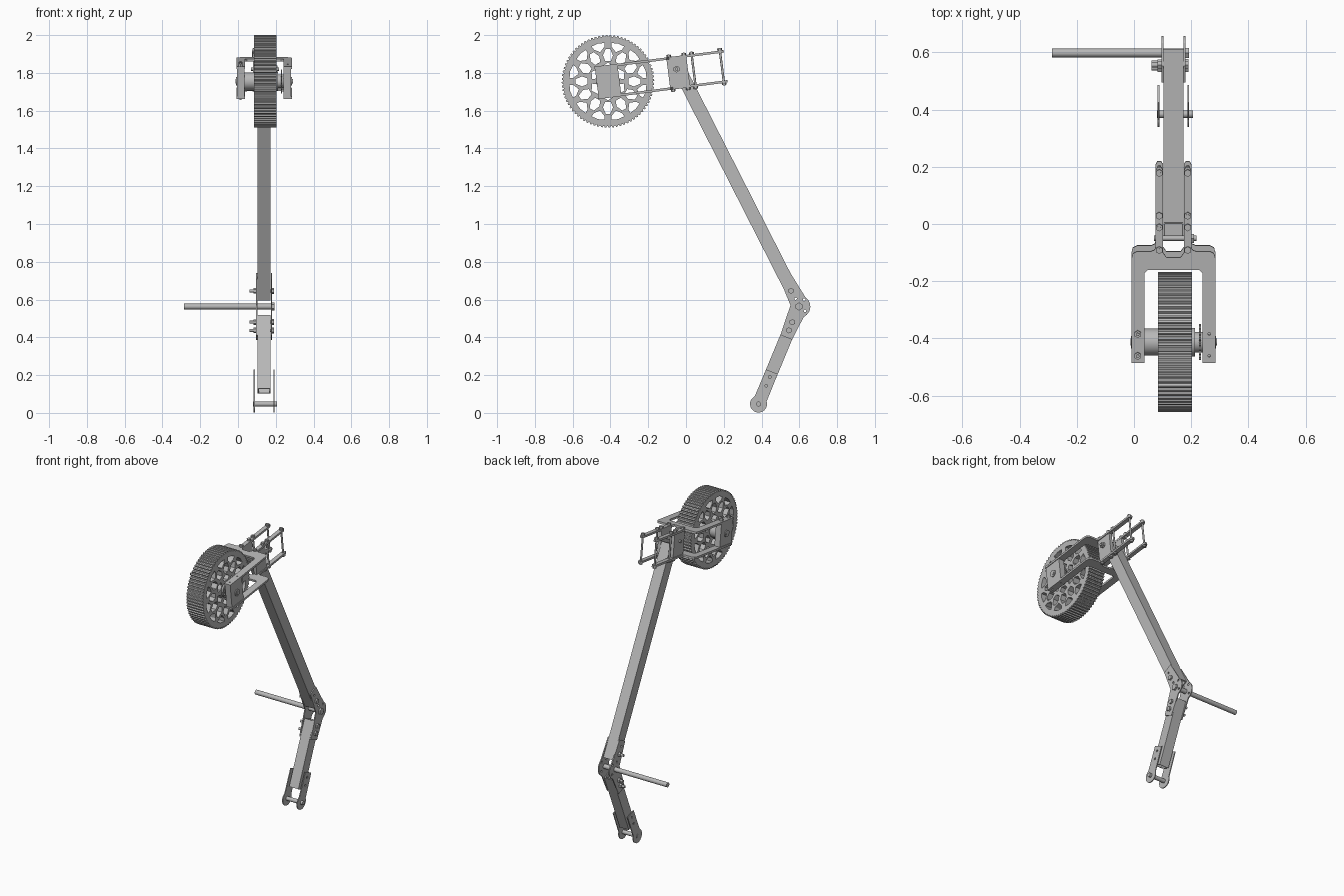
import bpy, bmesh, math
from mathutils import Matrix, Vector

if "Cube" in bpy.data.objects:
    bpy.data.objects.remove(bpy.data.objects["Cube"], do_unlink=True)

grey = bpy.data.materials.new("plain_grey_metal")
grey.use_nodes = True
grey.diffuse_color = (0.48, 0.48, 0.48, 1)
grey.node_tree.nodes["Principled BSDF"].inputs["Base Color"].default_value = (0.48, 0.48, 0.48, 1)

MID = 0.138                        # centre plane of the frame
AXLE = Vector((MID, -0.413, 1.755))
KNEE = Vector((MID, 0.598, 0.563))
FOOT = Vector((MID, 0.384, 0.047))
TILT = Matrix.Translation(AXLE) @ Matrix.Rotation(math.radians(7.3), 4, 'X')
SIDE = Matrix(((0, 0, 1, 0), (1, 0, 0, 0), (0, 1, 0, 0), (0, 0, 0, 1)))  # profile (y, z) pushed along x


def link_mesh(name, mesh, matrix):
    mesh.materials.clear()
    mesh.materials.append(grey)
    obj = bpy.data.objects.new(name, mesh)
    obj.matrix_world = matrix
    bpy.context.collection.objects.link(obj)
    return obj


def extrude(name, loops, depth, matrix):
    """Flat profile with holes, thickened about its own plane."""
    curve = bpy.data.curves.new(name, 'CURVE')
    curve.dimensions, curve.fill_mode, curve.extrude = '2D', 'BOTH', depth / 2
    for loop in loops:
        spline = curve.splines.new('POLY')
        spline.points.add(len(loop) - 1)
        for point, (a, b) in zip(spline.points, loop):
            point.co = (a, b, 0, 1)
        spline.use_cyclic_u = True
    temp = bpy.data.objects.new(name + "_outline", curve)
    bpy.context.collection.objects.link(temp)
    bpy.context.view_layer.update()
    graph = bpy.context.evaluated_depsgraph_get()
    mesh = bpy.data.meshes.new_from_object(temp.evaluated_get(graph))
    bpy.data.objects.remove(temp, do_unlink=True)
    for poly in mesh.polygons:
        poly.use_smooth = False
    return link_mesh(name, mesh, matrix)


def cylinder(name, start, end, radius, sides=24, matrix=Matrix()):
    start, end = Vector(start), Vector(end)
    bm = bmesh.new()
    bmesh.ops.create_cone(bm, cap_ends=True, segments=sides, radius1=radius,
                          radius2=radius, depth=(end - start).length)
    for face in bm.faces:
        face.smooth = sides > 8 and len(face.verts) == 4
    mesh = bpy.data.meshes.new(name)
    bm.to_mesh(mesh)
    bm.free()
    turn = (end - start).to_track_quat('Z', 'Y').to_matrix().to_4x4()
    return link_mesh(name, mesh, matrix @ Matrix.Translation((start + end) / 2) @ turn)


def cross(name, y, z, x0, x1, radius, sides=24):
    return cylinder(name, (x0, y, z), (x1, y, z), radius, sides)


def box(name, low, high, matrix=Matrix()):
    low, high = Vector(low), Vector(high)
    bm = bmesh.new()
    bmesh.ops.create_cube(bm, size=1)
    for v in bm.verts:
        v.co = Vector(l + (h - l) * (c + 0.5) for l, h, c in zip(low, high, v.co))
    mesh = bpy.data.meshes.new(name)
    bm.to_mesh(mesh)
    bm.free()
    return link_mesh(name, mesh, matrix)


def arc(y, z, r, a0, a1, n=20):
    angles = [math.radians(a0 + (a1 - a0) * i / n) for i in range(n + 1)]
    return [(y + r * math.cos(a), z + r * math.sin(a)) for a in angles]


def hole(y, z, r=0.007):
    return arc(y, z, r, 0, 330, 11)


def tube(name, start, end, width):
    """Hollow square tube between two points in the side plane."""
    start, end = Vector(start), Vector(end)
    rings = [[(-h, -h), (h, -h), (h, h), (-h, h)] for h in (width / 2, width / 2 - 0.006)]
    z = (end - start).normalized()
    x = Vector((1, 0, 0))
    turn = Matrix((x, z.cross(x), z)).transposed().to_4x4()
    extrude(name, rings, (end - start).length, Matrix.Translation((start + end) / 2) @ turn)


# Toothed wheel with a lattice of openings
def polar(r, degrees):
    a = math.radians(degrees)
    return (r * math.cos(a), r * math.sin(a))


TEETH, CELLS = 76, 12
rim = []
for i in range(TEETH):
    for r, f in ((0.237, 0.0), (0.245, 0.15), (0.245, 0.55), (0.237, 0.7)):
        rim.append(polar(r, (i + f) * 360 / TEETH))
step = 360 / CELLS
openings = [rim]
for i in range(CELLS):
    c = i * step
    openings.append([polar(r, c + d) for r, d in
                     ((0.110, -8), (0.110, 8), (0.140, 11), (0.172, 4), (0.172, -4), (0.140, -11))])
    m = c + step / 2
    openings.append([polar(r, m + d) for r, d in
                     ((0.160, 0), (0.184, 9), (0.204, 10), (0.207, 0), (0.204, -10), (0.184, -9))])
    if i % 2:
        openings.append([polar(r, c + d) for r, d in
                         ((0.060, -15), (0.060, 15), (0.085, 22), (0.100, 0), (0.085, -22))])
wheel_at = Matrix.Translation((0.1435, AXLE.y, AXLE.z)) @ SIDE
extrude("wheel", openings, 0.118, wheel_at)

# Hub, sprocket and axle
cross("hub_drum", AXLE.y, AXLE.z, 0.03, 0.086, 0.047, 32)
cross("hub_spacer", AXLE.y, AXLE.z, 0.2, 0.243, 0.036, 32)
cross("hub_flange", AXLE.y, AXLE.z, 0.2, 0.213, 0.05, 32)
sprocket = [polar(r, (i + f) * 360 / 20) for i in range(20)
            for r, f in ((0.054, 0), (0.063, 0.25), (0.063, 0.5), (0.054, 0.75))]
extrude("sprocket", [sprocket], 0.007, Matrix.Translation((0.23, AXLE.y, AXLE.z)) @ SIDE)
cross("wheel_axle", AXLE.y, AXLE.z, -0.012, 0.29, 0.012)
cross("axle_washer", AXLE.y, AXLE.z, -0.011, 0.287, 0.022)

# Upper and lower fork plates
half = [(0.09, 0.265), (0.102, 0.253), (0.102, -0.063), (0.147, -0.063), (0.147, 0.305),
        (0.142, 0.323), (0.127, 0.331), (0.078, 0.331), (0.066, 0.336), (0.063, 0.347),
        (0.063, 0.615), (0.056, 0.628), (0.043, 0.628), (0.036, 0.615), (0.036, 0.325), (0.025, 0.31)]
outline = half + [(-x, u) for x, u in reversed(half)]
arm_holes = [hole(0.125, u, 0.005) for u in (-0.037, 0.04)]
for label, v in (("upper", 0.08), ("lower", -0.08)):
    extrude(label + "_fork_plate", [outline] + arm_holes, 0.013, TILT @ Matrix.Translation((0, 0, v)))

# Axle blocks, pivot plates and standoffs, mirrored across the frame
for label, s in (("right", -1), ("left", 1)):
    xs = sorted((s * 0.104, s * 0.143))
    box(label + "_axle_block", (xs[0], -0.06, -0.074), (xs[1], 0.061, 0.074), TILT)
    xs = sorted((s * 0.037, s * 0.058))
    box(label + "_pivot_plate", (xs[0], 0.322, -0.078), (xs[1], 0.428, 0.078), TILT)
    x = s * 0.05
    for u in (0.336, 0.416, 0.457, 0.608):
        cylinder(label + "_standoff", (x, u, -0.1), (x, u, 0.1), 0.006, 12, TILT)
        cylinder(label + "_standoff_head", (x, u, 0.086), (x, u, 0.098), 0.013, 6, TILT)
        cylinder(label + "_standoff_nut", (x, u, -0.097), (x, u, -0.086), 0.012, 6, TILT)
for u in (-0.037, 0.04):
    cylinder("arm_bolt_head", (-0.125, u, 0.086), (-0.125, u, 0.098), 0.013, 6, TILT)
    cylinder("arm_bolt", (-0.125, u, -0.095), (-0.125, u, 0.104), 0.006, 12, TILT)
cross("pivot_bolt", -0.05, 1.82, 0.07, 0.218, 0.009, 16)
cross("pivot_bolt_head", -0.05, 1.82, 0.194, 0.209, 0.018, 6)

# Long and short legs
tube("long_leg", (MID, -0.026, 1.80), (MID, 0.58, 0.61), 0.07)
along = (KNEE - FOOT).normalized()
tube("short_leg", FOOT + along * 0.075, FOOT + along * 0.495, 0.067)

# Knee plates
knee_outline = [(0.553, 0.57), (0.495, 0.71), (0.553, 0.74)]
knee_outline += arc(KNEE.y, KNEE.z, 0.06, 55, -65)
knee_outline += [(0.562, 0.387), (0.5, 0.413)]
knee_holes = [hole(y, z) for y, z in ((0.535, 0.69), (0.625, 0.6), (0.63, 0.54), (0.58, 0.605))]
for label, x in (("right", 0.099), ("left", 0.177)):
    extrude(label + "_knee_plate", [knee_outline] + knee_holes, 0.007,
            Matrix.Translation((x, 0, 0)) @ SIDE)
for y, z in ((0.556, 0.646), (0.563, 0.48), (0.545, 0.437)):
    cross("knee_bolt", y, z, 0.062, 0.185, 0.008, 16)
    cross("knee_bolt_head", y, z, 0.18, 0.191, 0.016, 6)
    cross("knee_bolt_nut", y, z, 0.082, 0.096, 0.015, 6)

# Side peg through the knee
cross("side_peg", KNEE.y, KNEE.z, -0.287, 0.183, 0.015)
cross("side_peg_head", KNEE.y, KNEE.z, 0.18, 0.192, 0.021, 6)

# Foot plates with the axle between them
side = Vector((0, along.z, -along.y)) * 0.033
top = FOOT + along * 0.185
lean = math.degrees(math.atan2(along.z, along.y))
foot_outline = [((top - side).y, (top - side).z), ((top + side).y, (top + side).z)]
foot_outline += arc(FOOT.y, FOOT.z, 0.045, lean - 50, lean - 310)
foot_holes = [hole(p.y, p.z) for p in (FOOT + along * 0.105, FOOT + along * 0.155)]
for label, x in (("right", 0.086), ("left", 0.19)):
    extrude(label + "_foot_plate", [foot_outline] + foot_holes, 0.006,
            Matrix.Translation((x, 0, 0)) @ SIDE)
cross("foot_axle", FOOT.y, FOOT.z, 0.08, 0.207, 0.013)
